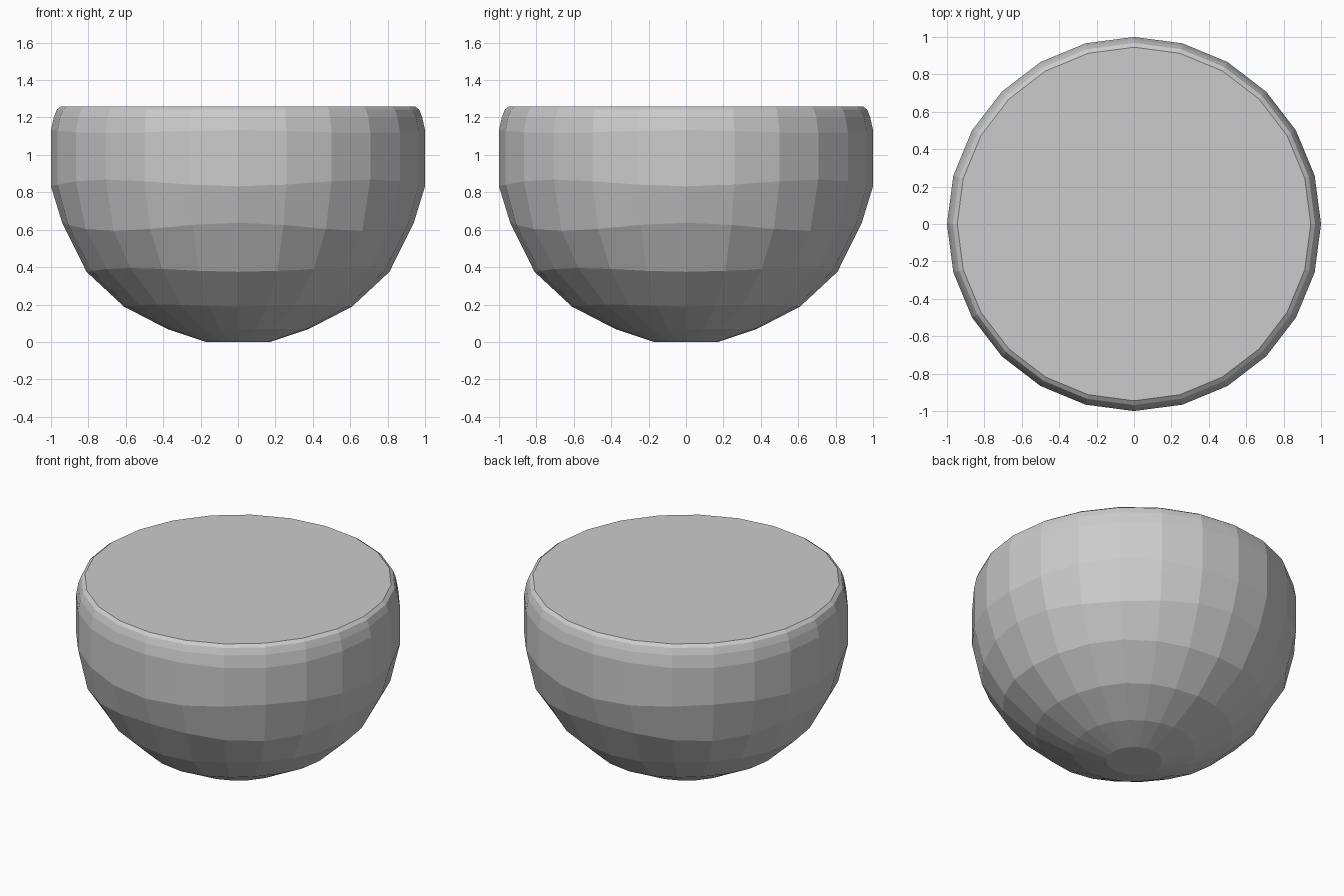
import bpy, bmesh, math

if "Cube" in bpy.data.objects:
    bpy.data.objects.remove(bpy.data.objects["Cube"])

SIDES = 24
# Profile: radius, height, four-fold height wobble of the faceted rings
PROFILE = [(0.17, 0.0, 0.0), (0.38, 0.07, 0.0), (0.61, 0.195, -0.006),
           (0.81, 0.385, -0.01), (0.94, 0.615, 0.022), (1.0, 0.85, -0.018),
           (1.0, 1.125, 0.008), (0.985, 1.20, 0.0), (0.968, 1.243, 0.0),
           (0.945, 1.26, 0.0)]

# Solid faceted dome body: stacked rings bridged with flat faces
bm = bmesh.new()
rings = []
for r, z, wobble in PROFILE:
    ring = []
    for i in range(SIDES):
        a = 2 * math.pi * i / SIDES
        h = z + wobble * math.cos(4 * a)
        ring.append(bm.verts.new((r * math.cos(a), r * math.sin(a), h)))
    rings.append(ring)

for low, high in zip(rings, rings[1:]):
    for i in range(SIDES):
        j = (i + 1) % SIDES
        bm.faces.new((low[i], low[j], high[j], high[i]))

# Flat base and flat cut top
bm.faces.new(rings[0][::-1])
bm.faces.new(rings[-1])
bmesh.ops.recalc_face_normals(bm, faces=bm.faces)

mesh = bpy.data.meshes.new("faceted_bowl_body")
bm.to_mesh(mesh)
bm.free()
body = bpy.data.objects.new("faceted_bowl_body", mesh)
bpy.context.collection.objects.link(body)
